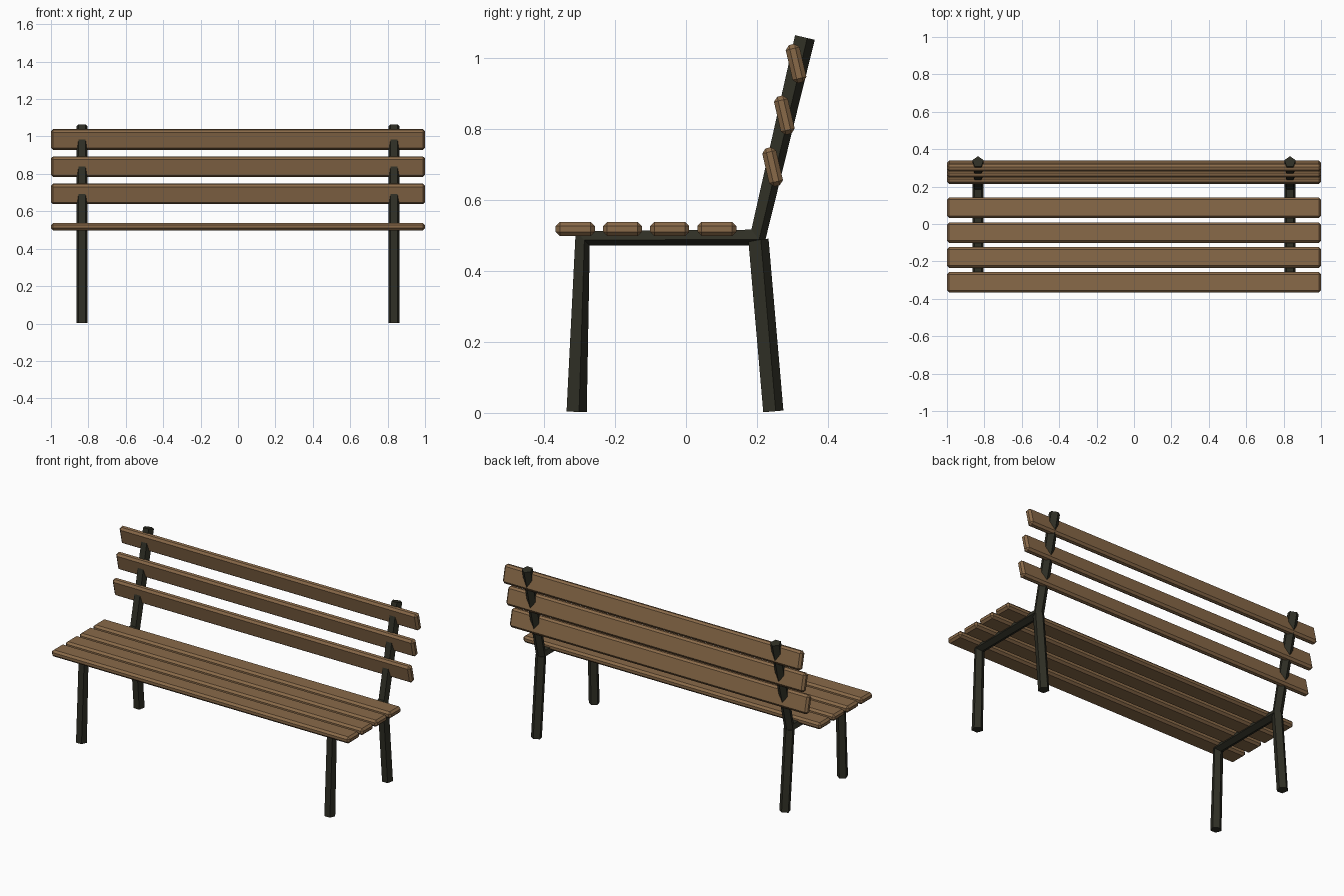
import bpy, bmesh, math
from mathutils import Vector

cube = bpy.data.objects.get("Cube")
if cube:
    bpy.data.objects.remove(cube, do_unlink=True)


def make_material(name, rgb):
    mat = bpy.data.materials.new(name)
    mat.use_nodes = True
    colour = (*rgb, 1)
    mat.diffuse_color = colour
    bsdf = mat.node_tree.nodes["Principled BSDF"]
    bsdf.inputs["Base Color"].default_value = colour
    bsdf.inputs["Roughness"].default_value = 0.8
    return mat


wood = make_material("brown wood", (0.25, 0.143, 0.066))
iron = make_material("dark iron", (0.028, 0.028, 0.018))


def add_object(name, bm, mat):
    bmesh.ops.recalc_face_normals(bm, faces=bm.faces)
    mesh = bpy.data.meshes.new(name)
    bm.to_mesh(mesh)
    bm.free()
    mesh.materials.append(mat)
    obj = bpy.data.objects.new(name, mesh)
    bpy.context.collection.objects.link(obj)
    return obj


def tube(name, x, path, radius=0.0315, sides=5):
    """Five-sided bar swept along a (y, z) path, one ring per point."""
    points = [Vector(p) for p in path]
    bm = bmesh.new()
    rings = []
    for i, p in enumerate(points):
        tangent = Vector((0, 0))
        if i > 0:
            tangent += (p - points[i - 1]).normalized()
        if i < len(points) - 1:
            tangent += (points[i + 1] - p).normalized()
        tangent.normalize()
        ridge = Vector((tangent.y, -tangent.x))
        ring = []
        for k in range(sides):
            a = math.tau * k / sides
            yz = p + ridge * radius * math.cos(a)
            ring.append(bm.verts.new((x + radius * math.sin(a), yz.x, yz.y)))
        rings.append(ring)
    for low, high in zip(rings, rings[1:]):
        for k in range(sides):
            n = (k + 1) % sides
            bm.faces.new((low[k], low[n], high[n], high[k]))
    bm.faces.new(rings[0])
    bm.faces.new(rings[-1])
    return add_object(name, bm, iron)


def slat(name, y, z, tilt=0.0):
    """Long plank with chamfered edges."""
    bm = bmesh.new()
    bmesh.ops.create_cube(bm, size=1)
    bmesh.ops.scale(bm, vec=(2.0, 0.11, 0.04), verts=bm.verts)
    bmesh.ops.bevel(bm, geom=bm.edges[:], offset=0.012, segments=1,
                    affect='EDGES')
    obj = add_object(name, bm, wood)
    obj.location = (0, y, z)
    obj.rotation_euler.x = tilt
    return obj


# Side frames: front leg, seat rail and back post in one bar, plus rear leg
for side, x in (("left", 0.834), ("right", -0.834)):
    tube(side + "_frame", x,
         [(-0.311, 0.003), (-0.293, 0.494), (0.2, 0.496), (0.332, 1.058)])
    tube(side + "_rear_leg", x, [(0.243, 0.004), (0.201, 0.488)])

# Seat slats
for i in range(4):
    slat(f"seat_slat_{i + 1}", -0.312 + 0.133 * i, 0.518)

# Backrest slats
for i in range(3):
    slat(f"back_slat_{i + 1}", 0.244 + 0.033 * i, 0.693 + 0.1455 * i,
         math.radians(90 + 13))
